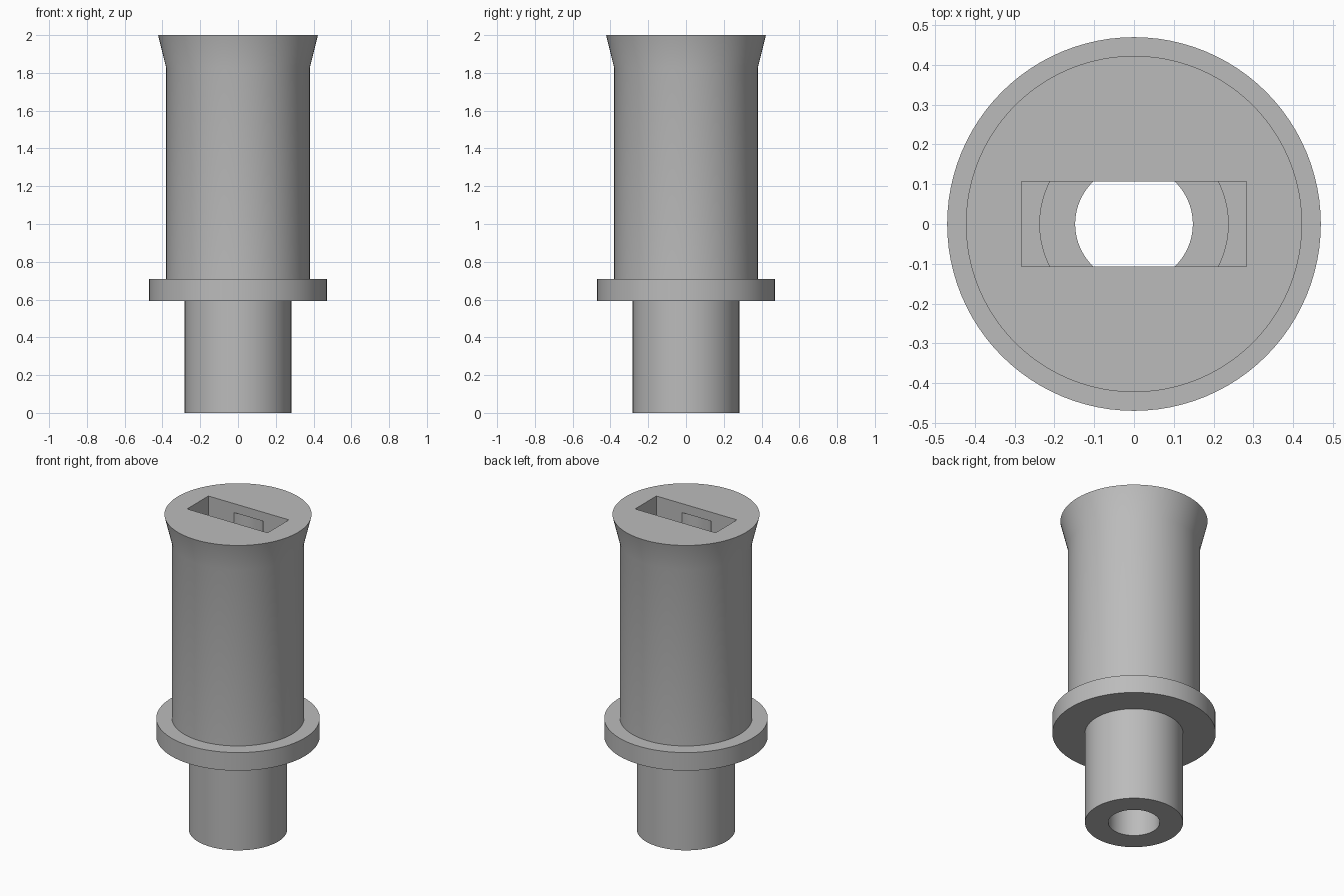
import bpy, bmesh, math
from mathutils import Matrix

cube = bpy.data.objects.get("Cube")
if cube:
    bpy.data.objects.remove(cube, do_unlink=True)

grey = bpy.data.materials.new("plain grey")
grey.use_nodes = True
colour = (0.5, 0.5, 0.5, 1)
grey.diffuse_color = colour
grey.node_tree.nodes["Principled BSDF"].inputs["Base Color"].default_value = colour


def make_object(name, bm):
    bmesh.ops.recalc_face_normals(bm, faces=bm.faces)
    mesh = bpy.data.meshes.new(name)
    bm.to_mesh(mesh)
    bm.free()
    mesh.materials.append(grey)
    obj = bpy.data.objects.new(name, mesh)
    bpy.context.collection.objects.link(obj)
    return obj


def lathe(name, profile, sides=96):
    """Closed solid turned from (radius, height) points, with flat end caps."""
    bm = bmesh.new()
    rings = []
    for r, z in profile:
        angles = [math.tau * i / sides for i in range(sides)]
        rings.append([bm.verts.new((r * math.cos(a), r * math.sin(a), z)) for a in angles])
    for low, high in zip(rings, rings[1:]):
        for i in range(sides):
            j = (i + 1) % sides
            bm.faces.new((low[i], low[j], high[j], high[i]))
    bm.faces.new(rings[0])
    bm.faces.new(rings[-1])
    return make_object(name, bm)


# Turned body: stem, flange, barrel and flared rim
body = lathe("flanged_barrel", [
    (0.282, 0), (0.282, 0.593), (0.47, 0.593), (0.47, 0.708),
    (0.38, 0.708), (0.38, 1.825), (0.423, 2)])

# Stepped bore, open at the bottom
bore = lathe("bore_cutter", [
    (0.148, -0.1), (0.148, 0.708), (0.237, 0.708), (0.237, 1.3),
    (0.148, 1.3), (0.148, 1.943)])

# Rectangular slot in the top
bm = bmesh.new()
bmesh.ops.create_cube(bm, size=1, matrix=Matrix.Translation((0, 0, 1.65))
                      @ Matrix.Diagonal((0.565, 0.214, 0.8, 1)))
slot = make_object("slot_cutter", bm)

# Cut the openings, then shade with sharp edges kept
bpy.ops.object.select_all(action="DESELECT")
body.select_set(True)
bpy.context.view_layer.objects.active = body
for cutter in (bore, slot):
    cut = body.modifiers.new(cutter.name, "BOOLEAN")
    cut.operation = "DIFFERENCE"
    cut.solver = "EXACT"
    cut.object = cutter
    cutter.hide_render = True
    bpy.ops.object.modifier_apply(modifier=cut.name)
    bpy.data.objects.remove(cutter, do_unlink=True)
bpy.ops.object.shade_smooth_by_angle(angle=math.radians(30))
